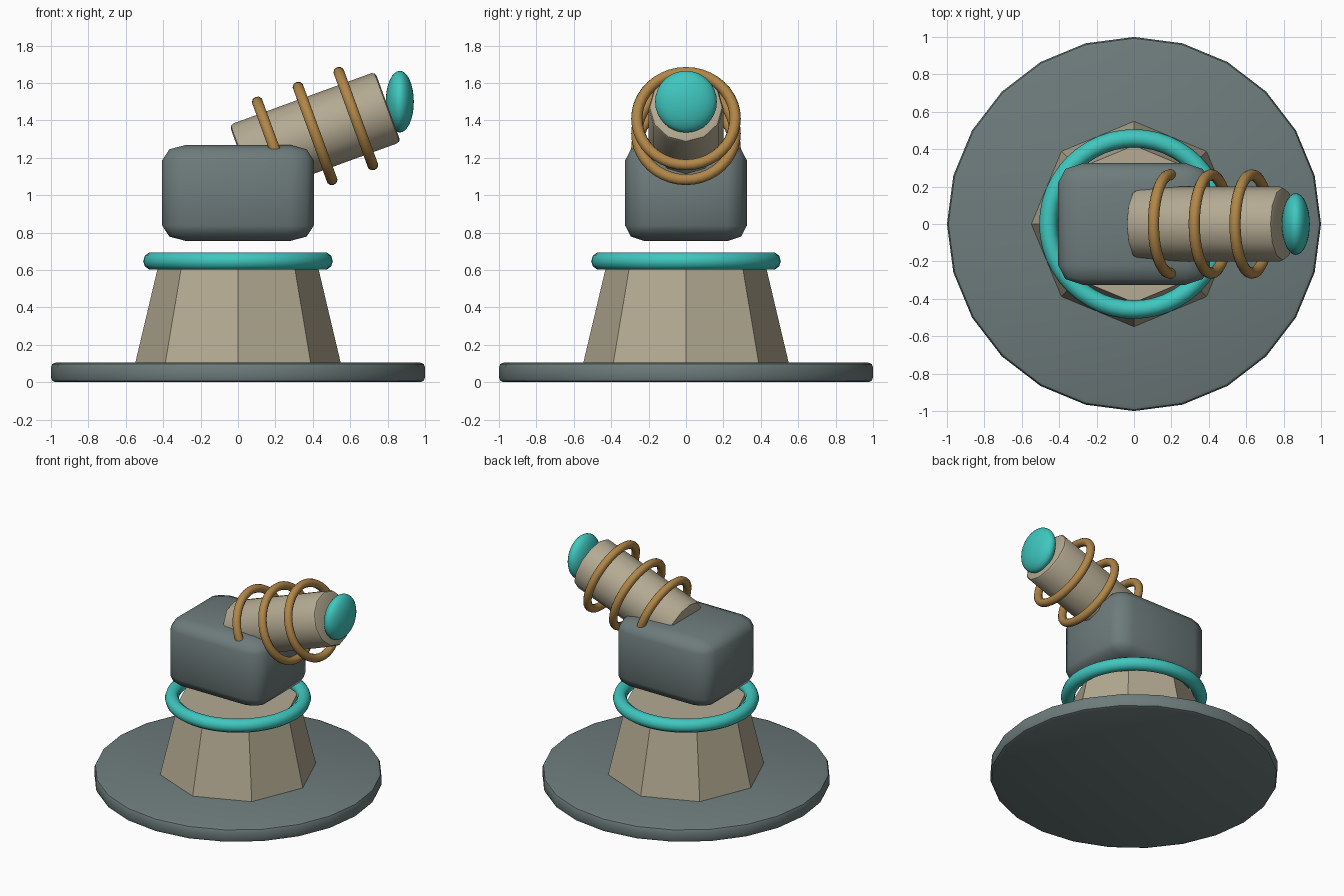
import bpy
import math

if "Cube" in bpy.data.objects:
    bpy.data.objects.remove(bpy.data.objects["Cube"])

TILT = math.radians(20)          # upward tilt of the barrel
AXIS = (math.cos(TILT), math.sin(TILT))
CENTRE = (0.412, 1.33)           # x, z of the barrel centre


def material(name, rgb):
    m = bpy.data.materials.new(name)
    m.diffuse_color = (*rgb, 1)
    m.use_nodes = True
    m.node_tree.nodes["Principled BSDF"].inputs["Base Color"].default_value = m.diffuse_color
    return m


slate = material("slate grey", (0.155, 0.2, 0.2))
sand = material("sand", (0.46, 0.405, 0.29))
teal = material("teal", (0.05, 0.57, 0.52))
bronze = material("bronze", (0.44, 0.24, 0.065))


def finish(name, mat, bevel=0.0, segments=2, smooth=35):
    """Name, colour, bevel and shade the active object."""
    ob = bpy.context.object
    ob.name = name
    ob.data.materials.append(mat)
    if bevel:
        mod = ob.modifiers.new("bevel", 'BEVEL')
        mod.width = bevel
        mod.segments = segments
        mod.limit_method = 'ANGLE'
        mod.angle_limit = math.radians(50)
        bpy.ops.object.modifier_apply(modifier=mod.name)
    if smooth:
        bpy.ops.object.shade_smooth_by_angle(angle=math.radians(smooth))
    return ob


def along(t):
    """Point at distance t from the barrel centre along its axis."""
    return (CENTRE[0] + t * AXIS[0], 0, CENTRE[1] + t * AXIS[1])


# Ground disc
bpy.ops.mesh.primitive_cylinder_add(vertices=24, radius=1, depth=0.105,
                                    location=(0, 0, 0.0525))
finish("base_disc", slate, bevel=0.025)

# Eight-sided tapered pedestal
bpy.ops.mesh.primitive_cone_add(vertices=8, radius1=0.55, radius2=0.42,
                                depth=0.55, location=(0, 0, 0.375))
finish("pedestal", sand, smooth=0)

# Floating collar ring around the pedestal top
bpy.ops.mesh.primitive_torus_add(major_radius=0.458, minor_radius=0.049,
                                 major_segments=48, minor_segments=10,
                                 location=(0, 0, 0.648))
finish("collar_ring", teal, smooth=60)

# Rounded turret head, bevelled before stretching so the corners stretch too
bpy.ops.mesh.primitive_cube_add(size=1, location=(0, 0, 1.012))
head = finish("turret_head", slate, bevel=0.16, segments=2, smooth=50)
head.scale = (0.81, 0.65, 0.515)

# Tilted barrel
bpy.ops.mesh.primitive_cylinder_add(vertices=12, radius=0.2, depth=0.83,
                                    location=along(0),
                                    rotation=(0, math.pi / 2 - TILT, 0))
finish("barrel", sand, bevel=0.022)

# Three coils around the barrel
for i in range(3):
    bpy.ops.mesh.primitive_torus_add(major_radius=0.263, minor_radius=0.03,
                                     major_segments=40, minor_segments=10,
                                     location=along((i - 1) * 0.232),
                                     rotation=(0, math.pi / 2 - TILT, 0))
    finish(f"coil_{i + 1}", bronze, smooth=60)

# Flattened lens at the muzzle
bpy.ops.mesh.primitive_uv_sphere_add(segments=32, ring_count=16, radius=1,
                                     location=(0.865, 0, 1.5))
lens = finish("muzzle_lens", teal, smooth=60)
lens.scale = (0.075, 0.165, 0.165)
